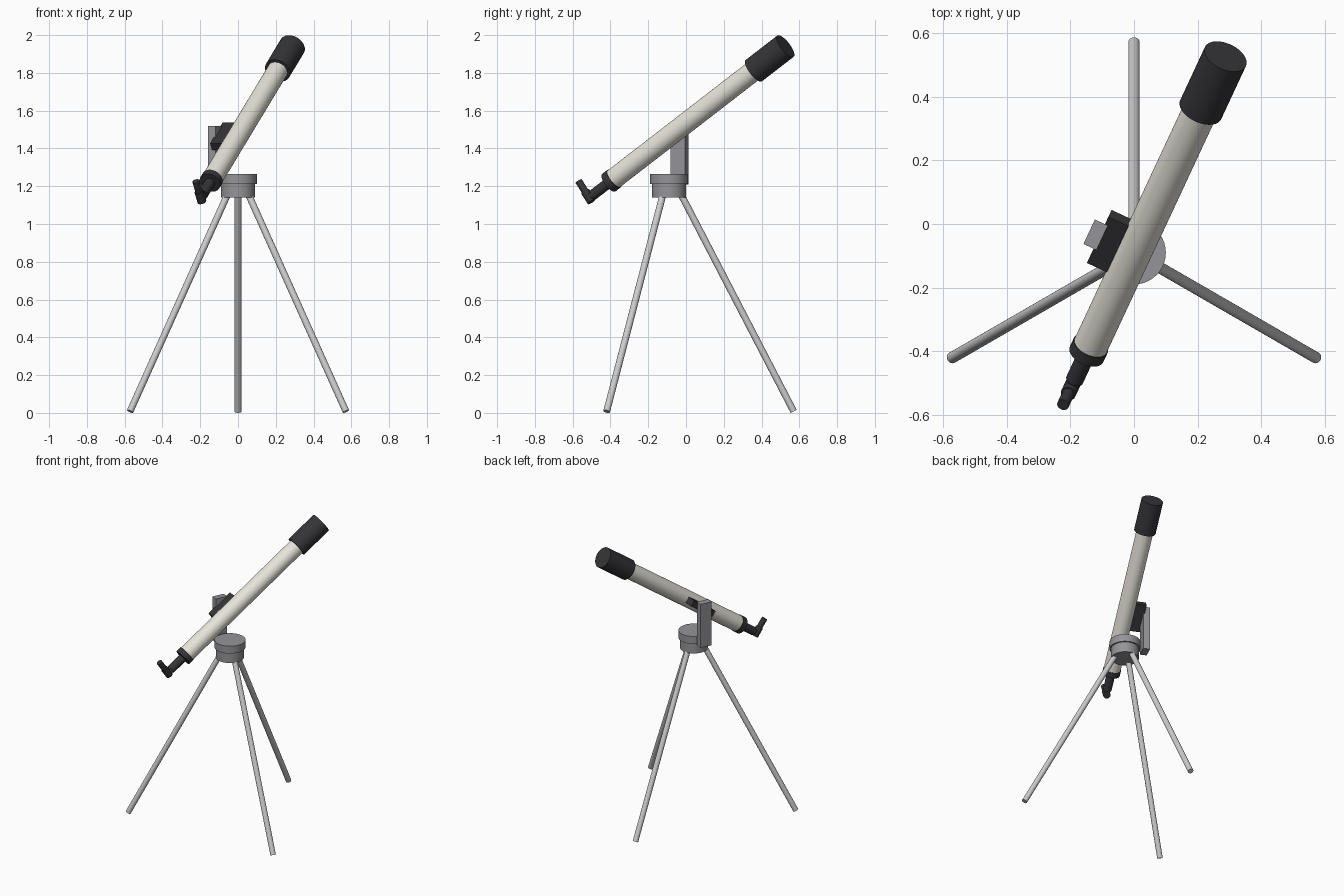
import bpy
from math import radians, sin, cos
from mathutils import Vector, Matrix

if "Cube" in bpy.data.objects:
    bpy.data.objects.remove(bpy.data.objects["Cube"])

YAW, PITCH = radians(25), radians(35)
HUB = Vector((0, -0.09, 0))
PIVOT = Vector((0, -0.09, 1.465))

# Tube frame: axis points to the sky, side points right, up is normal to both
head = Vector((sin(YAW), cos(YAW), 0))
side = Vector((cos(YAW), -sin(YAW), 0))
axis = head * cos(PITCH) + Vector((0, 0, sin(PITCH)))
up = side.cross(axis)


def material(name, color):
    m = bpy.data.materials.new(name)
    m.diffuse_color = color
    m.use_nodes = True
    m.node_tree.nodes["Principled BSDF"].inputs["Base Color"].default_value = m.diffuse_color
    return m


CREAM = material("cream_paint", (0.80, 0.78, 0.70, 1))
BLACK = material("black_plastic", (0.035, 0.035, 0.04, 1))
METAL = material("hub_metal", (0.30, 0.30, 0.32, 1))


def finish(name, mat):
    ob = bpy.context.object
    ob.name = name
    if mat:
        ob.data.materials.append(mat)
    return ob


def rod(name, a, b, r, mat=None, sides=40):
    d = b - a
    bpy.ops.mesh.primitive_cylinder_add(
        vertices=sides, radius=r, depth=d.length, location=(a + b) / 2,
        rotation=d.to_track_quat('Z', 'Y').to_euler())
    bpy.ops.object.shade_smooth_by_angle(angle=radians(35))
    return finish(name, mat)


def block(name, center, axes, size, mat=None):
    bpy.ops.mesh.primitive_cube_add(size=1)
    ob = finish(name, mat)
    rot = Matrix(axes).transposed().to_4x4()
    ob.data.transform(rot @ Matrix.Diagonal((*size, 1)))
    ob.location = center
    return ob


def along(t, s=0):
    return PIVOT + axis * t + up * s


# Tripod legs
for i, name in enumerate(("back_leg", "left_leg", "right_leg")):
    a = radians(90 + 120 * i)
    out = Vector((cos(a), sin(a), 0))
    rod(name, HUB + out * 0.062 + Vector((0, 0, 1.16)),
        HUB + out * 0.66 + Vector((0, 0, 0.008)), 0.018, sides=24)

# Tripod hub and turntable
z = Vector((0, 0, 1))
rod("tripod_hub", HUB + z * 1.14, HUB + z * 1.212, 0.09, METAL)
rod("turntable", HUB + z * 1.212, HUB + z * 1.265, 0.10, METAL)

# Side arm and tube saddle
block("mount_arm", HUB + side * -0.133 + z * 1.365, (side, head, z),
      (0.045, 0.085, 0.31), METAL)
block("tube_saddle", PIVOT + side * -0.083, (side, axis, up),
      (0.075, 0.195, 0.042), BLACK)

# Optical tube, dew shield and focuser
rod("main_tube", along(-0.40), along(0.62), 0.055, CREAM, 48)
rod("dew_shield", along(0.605), along(0.83), 0.071, BLACK, 48)
rod("rear_collar", along(-0.43), along(-0.392), 0.058, BLACK, 48)
rod("focuser", along(-0.54), along(-0.43), 0.028, BLACK)
rod("draw_tube", along(-0.575), along(-0.53), 0.022, BLACK)

# Diagonal and eyepiece
rod("diagonal", along(-0.569, -0.025), along(-0.569, 0.04), 0.024, BLACK)
rod("eyepiece", along(-0.569, 0.04), along(-0.569, 0.107), 0.019, BLACK)
